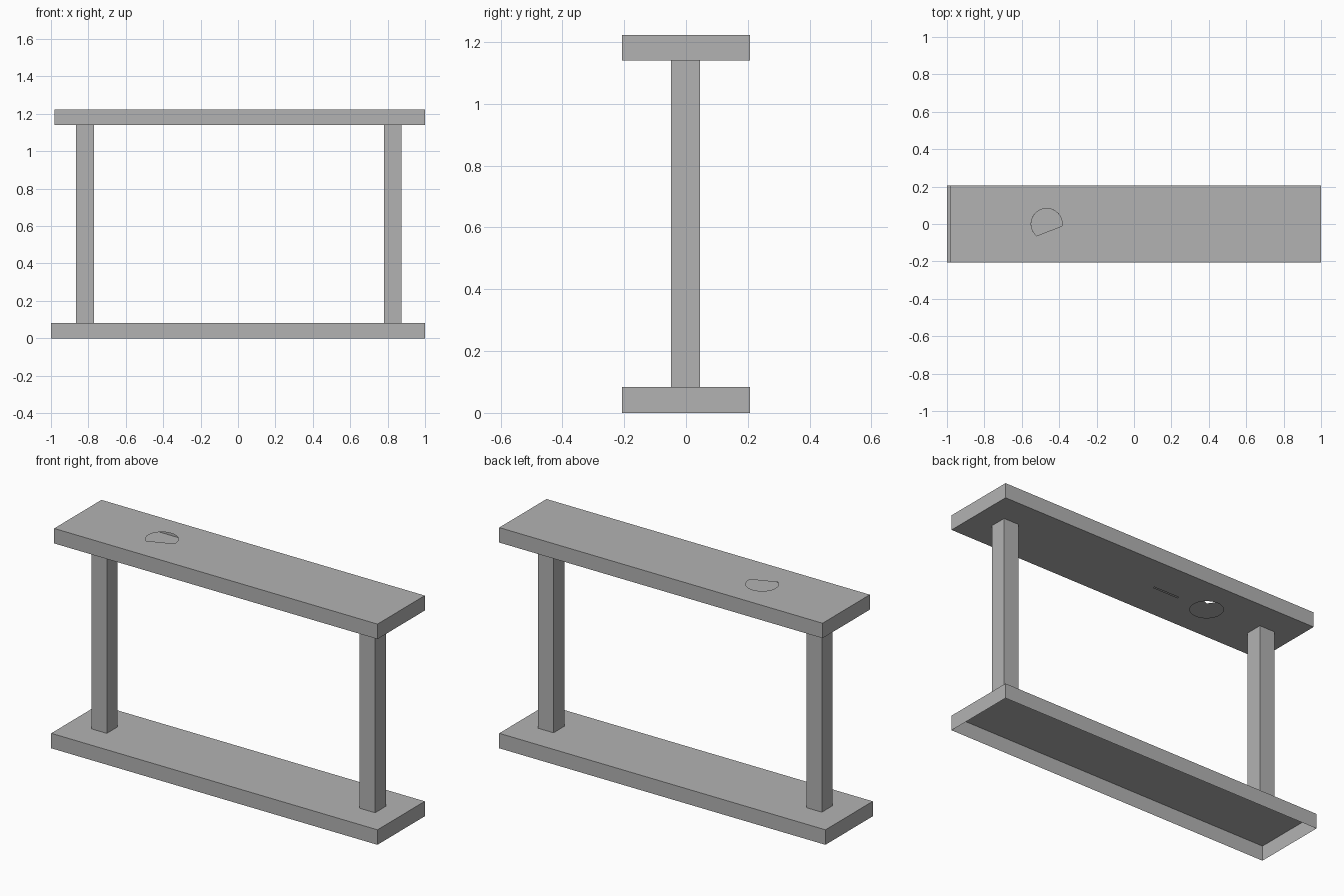
import bpy
import bmesh
from math import cos, sin, radians
from mathutils import Vector

cube = bpy.data.objects.get("Cube")
if cube:
    bpy.data.objects.remove(cube, do_unlink=True)

grey = bpy.data.materials.new("plain grey")
grey.use_nodes = True
colour = (0.45, 0.45, 0.45, 1)
grey.diffuse_color = colour
grey.node_tree.nodes["Principled BSDF"].inputs["Base Color"].default_value = colour

HALF_DEPTH = 0.207


def finish(name, bm):
    mesh = bpy.data.meshes.new(name)
    bm.to_mesh(mesh)
    bm.free()
    mesh.materials.append(grey)
    obj = bpy.data.objects.new(name, mesh)
    bpy.context.collection.objects.link(obj)
    return obj


def box(x0, x1, y0, y1, z0, z1):
    bm = bmesh.new()
    bmesh.ops.create_cube(bm, size=1)
    for v in bm.verts:
        v.co = Vector(((x0, x1)[v.co.x > 0], (y0, y1)[v.co.y > 0], (z0, z1)[v.co.z > 0]))
    return bm


def remove_faces(bm, directions):
    bm.normal_update()
    doomed = [f for f in bm.faces if any(f.normal.z * d > 0.5 for d in directions)]
    bmesh.ops.delete(bm, geom=doomed, context="FACES")


def arc(cx, cy, r, start, end, steps):
    angles = [radians(start + (end - start) * i / steps) for i in range(steps + 1)]
    return [(cx + r * cos(a), cy + r * sin(a)) for a in angles]


def pierced_face(bm, rect, holes, z, direction):
    """Fill a rectangle around the given hole outlines."""
    edges = []
    for loop in [rect] + holes:
        verts = [bm.verts.new((x, y, z)) for x, y in loop]
        edges += [bm.edges.new((v, verts[i - 1])) for i, v in enumerate(verts)]
    made = bmesh.ops.triangle_fill(bm, edges=edges, use_beauty=True)["geom"]
    for f in made:
        if isinstance(f, bmesh.types.BMFace):
            f.normal_update()
            if f.normal.z * direction < 0:
                f.normal_flip()


# Base: a shallow shell, open underneath
base = box(-1, 1, -HALF_DEPTH, HALF_DEPTH, 0, 0.083)
remove_faces(base, [-1])
finish("base_shell", base)

# Two square posts
for name, x0 in (("right_post", -0.865), ("left_post", 0.78)):
    finish(name, box(x0, x0 + 0.094, -0.048, 0.046, 0.083, 1.14))

# Top: a hollow beam with a D-shaped opening above, a round one and a slit below
left, right, low, high = -0.982, 1, 1.14, 1.223
top = box(left, right, -HALF_DEPTH, HALF_DEPTH, low, high)
remove_faces(top, [-1, 1])
rect = [(left, -HALF_DEPTH), (right, -HALF_DEPTH), (right, HALF_DEPTH), (left, HALF_DEPTH)]
d_hole = arc(-0.467, 0, 0.083, -7, 230, 24)
round_hole = arc(-0.467, 0, 0.083, 0, 348.75, 31)
slit = [(-0.285, -0.004), (-0.127, -0.004), (-0.127, 0.004), (-0.285, 0.004)]
pierced_face(top, rect, [d_hole], high, 1)
pierced_face(top, rect, [round_hole, slit], low, -1)
bmesh.ops.remove_doubles(top, verts=top.verts, dist=0.0001)
finish("top_beam", top)
